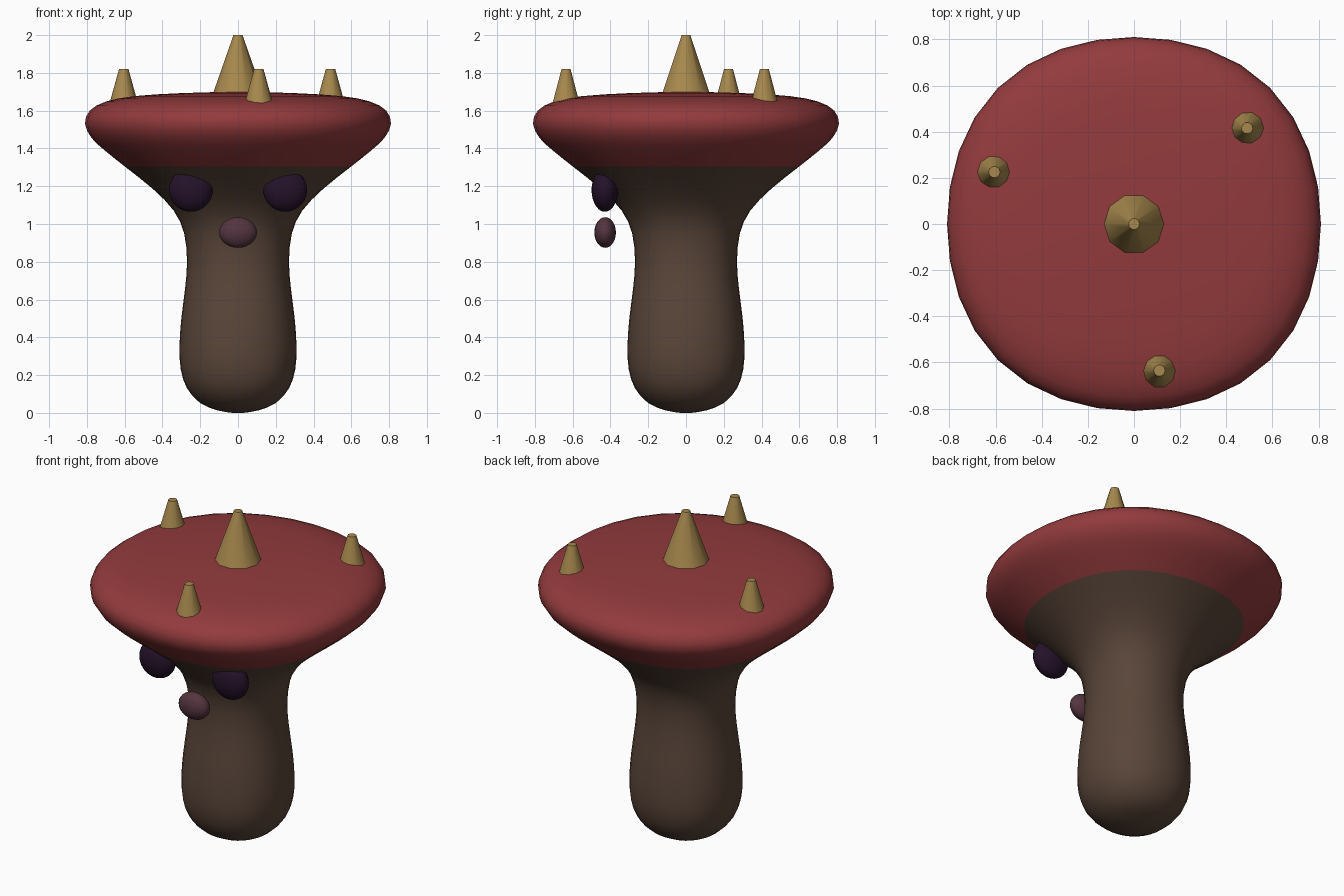
import bpy, bmesh, math
from mathutils import Vector

if "Cube" in bpy.data.objects:
    bpy.data.objects.remove(bpy.data.objects["Cube"])


def material(name, rgb):
    m = bpy.data.materials.new(name)
    m.diffuse_color = (*rgb, 1)
    m.use_nodes = True
    m.node_tree.nodes["Principled BSDF"].inputs["Base Color"].default_value = m.diffuse_color
    return m


RED = material("cap_red", (0.29, 0.043, 0.046))
BROWN = material("stem_brown", (0.1, 0.06, 0.041))
GOLD = material("spike_gold", (0.39, 0.25, 0.075))
PURPLE = material("eye_purple", (0.018, 0.006, 0.023))
MAUVE = material("nose_mauve", (0.088, 0.034, 0.05))


def finish(bm, name, mats, angle=180):
    bmesh.ops.recalc_face_normals(bm, faces=bm.faces)
    me = bpy.data.meshes.new(name)
    bm.to_mesh(me)
    bm.free()
    ob = bpy.data.objects.new(name, me)
    bpy.context.collection.objects.link(ob)
    for m in mats:
        me.materials.append(m)
    bpy.ops.object.select_all(action='DESELECT')
    ob.select_set(True)
    bpy.context.view_layer.objects.active = ob
    bpy.ops.object.shade_smooth_by_angle(angle=math.radians(angle))
    return ob


def smooth_path(pts, steps=2):
    """Catmull-Rom curve through a list of 2D points."""
    p = [Vector(q) for q in pts]
    out = []
    for i in range(len(p) - 1):
        a, b, c, d = p[max(i - 1, 0)], p[i], p[i + 1], p[min(i + 2, len(p) - 1)]
        for s in range(steps):
            t = s / steps
            out.append(0.5 * (2 * b + (c - a) * t + (2 * a - 5 * b + 4 * c - d) * t * t
                              + (3 * b - a - 3 * c + d) * t ** 3))
    return out + [p[-1]]


def lathe(bm, profile, sides, bulge=0.0, center=(0, 0)):
    """Revolve (radius, z) points; bulge pushes the diagonals out a little."""
    rings = []
    for r, z in profile:
        ring = []
        for k in range(sides):
            a = math.tau * k / sides
            rr = r * (1 + bulge * math.sin(2 * a) ** 2)
            ring.append(bm.verts.new((center[0] + rr * math.cos(a),
                                      center[1] + rr * math.sin(a), z)))
        rings.append(ring)
    for lo, hi in zip(rings, rings[1:]):
        for k in range(sides):
            n = (k + 1) % sides
            bm.faces.new((lo[k], lo[n], hi[n], hi[k]))
    bm.faces.new(rings[0][::-1])
    bm.faces.new(rings[-1])


# Mushroom body: rounded stem flaring into a wide cap, split in colour by height
CAP_EDGE = 1.305
profile = [(0.03, 0.0), (0.11, 0.014), (0.20, 0.052), (0.27, 0.13), (0.303, 0.23),
           (0.31, 0.35), (0.30, 0.5), (0.28, 0.66), (0.27, 0.8), (0.285, 0.95),
           (0.34, 1.07), (0.45, 1.185), (0.60, CAP_EDGE), (0.70, 1.385),
           (0.775, 1.455), (0.81, 1.53), (0.785, 1.60), (0.70, 1.648),
           (0.55, 1.677), (0.3, 1.693), (0.03, 1.70)]
bm = bmesh.new()
lathe(bm, smooth_path(profile), 32, 0.03)
for f in bm.faces:
    f.material_index = 1 if f.calc_center_median().z > CAP_EDGE else 0
finish(bm, "mushroom_body", [BROWN, RED])


# Spikes: blunt cones sunk into the cap
def spike(name, x, y, base_r, base_z, tip_r, tip_z):
    bm = bmesh.new()
    lathe(bm, [(base_r, base_z), (tip_r, tip_z)], 10, 0, (x, y))
    finish(bm, name, [GOLD], 45)


spike("center_spike", 0, 0, 0.136, 1.68, 0.024, 2.0)
for i, (x, y) in enumerate([(-0.605, 0.225), (0.49, 0.415), (0.11, -0.635)]):
    spike(f"small_spike_{i + 1}", x, y, 0.079, 1.625, 0.025, 1.82)


# Face: flattened ball eyes tucked under the cap, and a nose
def ball(name, loc, size, mat):
    bm = bmesh.new()
    bmesh.ops.create_uvsphere(bm, u_segments=24, v_segments=14, radius=1)
    bmesh.ops.scale(bm, vec=size, verts=bm.verts)
    bmesh.ops.translate(bm, vec=loc, verts=bm.verts)
    finish(bm, name, [mat])


for side, s in (("left", -1), ("right", 1)):
    ball(f"{side}_eye", (s * 0.25, -0.43, 1.18), (0.116, 0.07, 0.115), PURPLE)
ball("nose", (0, -0.428, 0.955), (0.1, 0.057, 0.081), MAUVE)
